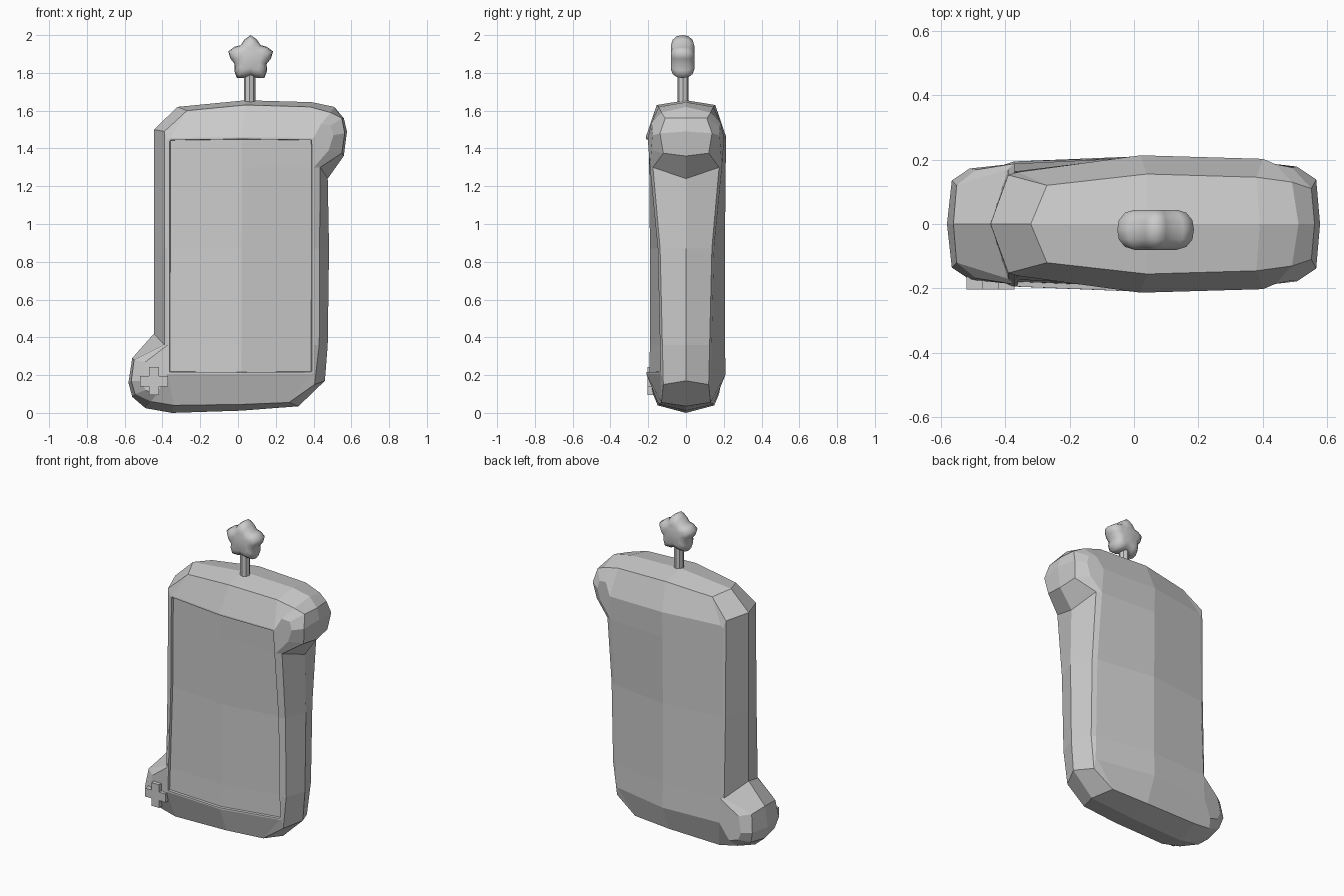
import bpy, bmesh, math

if "Cube" in bpy.data.objects:
    bpy.data.objects.remove(bpy.data.objects["Cube"])

def finish(bm, name, smooth=False):
    bmesh.ops.recalc_face_normals(bm, faces=bm.faces[:])
    me = bpy.data.meshes.new(name)
    bm.to_mesh(me)
    bm.free()
    ob = bpy.data.objects.new(name, me)
    bpy.context.collection.objects.link(ob)
    for p in me.polygons:
        p.use_smooth = smooth
    return ob

def bridge(bm, a, b):
    n = len(a)
    for i in range(n):
        j = (i + 1) % n
        bm.faces.new((a[i], a[j], b[j], b[i]))

def ring(bm, pts):
    return [bm.verts.new(p) for p in pts]

# Case outline at mid thickness (x, z), clockwise from the upper left
mid = [(-.445, 1.50), (-.32, 1.62), (.04, 1.655), (.39, 1.645), (.51, 1.62),
       (.56, 1.56), (.577, 1.49), (.56, 1.36), (.475, 1.24), (.482, .87),
       (.475, .36), (.46, .17), (.32, .035), (.02, .012), (-.35, 0),
       (-.49, .025), (-.56, .085), (-.58, .16), (-.56, .29), (-.445, .42),
       (-.445, .87)]
# Rim of the bevelled edge (x, half depth, z)
rim = [(-.39, .152, 1.49), (-.27, .12, 1.60), (.04, .155, 1.63), (.38, .145, 1.62),
       (.49, .13, 1.59), (.55, .11, 1.56), (.565, .138, 1.48), (.55, .12, 1.375),
       (.435, .175, 1.30), (.432, .137, .87), (.43, .125, .36), (.405, .12, .15),
       (.27, .13, .055), (.02, .145, .045), (-.34, .15, .04), (-.46, .135, .06),
       (-.545, .12, .10), (-.565, .135, .17), (-.55, .12, .28), (-.39, .17, .36),
       (-.39, .157, .87)]
# Outline of the bowed front and back faces (x, half depth, z)
flat = [(-.372, .157, 1.44), (-.36, .161, 1.455), (.02, .213, 1.46), (.40, .202, 1.455),
        (.44, .185, 1.53), (.49, .175, 1.52), (.505, .178, 1.47), (.48, .178, 1.39),
        (.402, .19, 1.30), (.402, .148, .87), (.402, .136, .36), (.402, .132, .215),
        (.39, .136, .207), (.02, .21, .205), (-.372, .194, .207), (-.43, .175, .10),
        (-.49, .17, .12), (-.51, .172, .17), (-.49, .168, .27), (-.372, .187, .36),
        (-.372, .163, .87)]
# Ridge down the middle of each face (half depth, z)
ridge = [(.21, 1.30), (.206, .87), (.206, .36)]

bm = bmesh.new()
m = ring(bm, [(x, 0, z) for x, z in mid])
screen = []
for s in (-1, 1):
    r = ring(bm, [(x, s * y, z) for x, y, z in rim])
    f = ring(bm, [(x, s * y, z) for x, y, z in flat])
    a, b, c = ring(bm, [(.02, s * y, z) for y, z in ridge])
    bridge(bm, m, r)
    bridge(bm, r, f)
    panels = [bm.faces.new(v) for v in (
        (f[2], a, b, f[20], f[0], f[1]), (b, c, f[19], f[20]), (c, f[13], f[14], f[19]),
        (f[2], f[3], f[8], a), (a, f[8], f[9], b), (b, f[9], f[10], c),
        (c, f[10], f[11], f[12], f[13]))]
    bm.faces.new(f[3:9])       # upper right bulge
    bm.faces.new(f[14:20])     # lower left bulge
    if s < 0:
        screen = panels
bmesh.ops.recalc_face_normals(bm, faces=bm.faces[:])
# Sunken screen
bmesh.ops.inset_region(bm, faces=screen, thickness=0.01, use_even_offset=True)
bmesh.ops.inset_region(bm, faces=screen, thickness=0.002, depth=-0.015,
                       use_even_offset=True)
finish(bm, "case")

# Plus-shaped button
cx, cz, a, b = -.445, .168, .074, .027
plus = [(-b, a), (b, a), (b, b), (a, b), (a, -b), (b, -b),
        (b, -a), (-b, -a), (-b, -b), (-a, -b), (-a, b), (-b, b)]
bm = bmesh.new()
front, back = (ring(bm, [(cx + x, y, cz + z) for x, z in plus]) for y in (-.203, -.13))
bridge(bm, front, back)
bm.faces.new(front)
bm.faces.new(back)
finish(bm, "plus_button")

# Antenna rod
bpy.ops.mesh.primitive_cylinder_add(vertices=8, radius=.03, depth=.22,
                                    location=(.062, -.016, 1.72))
bpy.context.object.name = "antenna_rod"

# Rounded star on the tip
bm = bmesh.new()
rings = []
for y, k in [(-.062, .55), (-.053, .8), (-.03, .96), (0, 1),
             (.03, .96), (.053, .8), (.062, .55)]:
    pts = []
    for i in range(20):
        t = 2 * math.pi * i / 20
        rad = k * (.107 + .018 * math.cos(5 * t))
        pts.append((.067 + rad * math.sin(t), -.018 + y, 1.875 + rad * math.cos(t)))
    rings.append(ring(bm, pts))
for p, q in zip(rings, rings[1:]):
    bridge(bm, p, q)
bm.faces.new(rings[0])
bm.faces.new(rings[-1])
finish(bm, "antenna_star", smooth=True)
